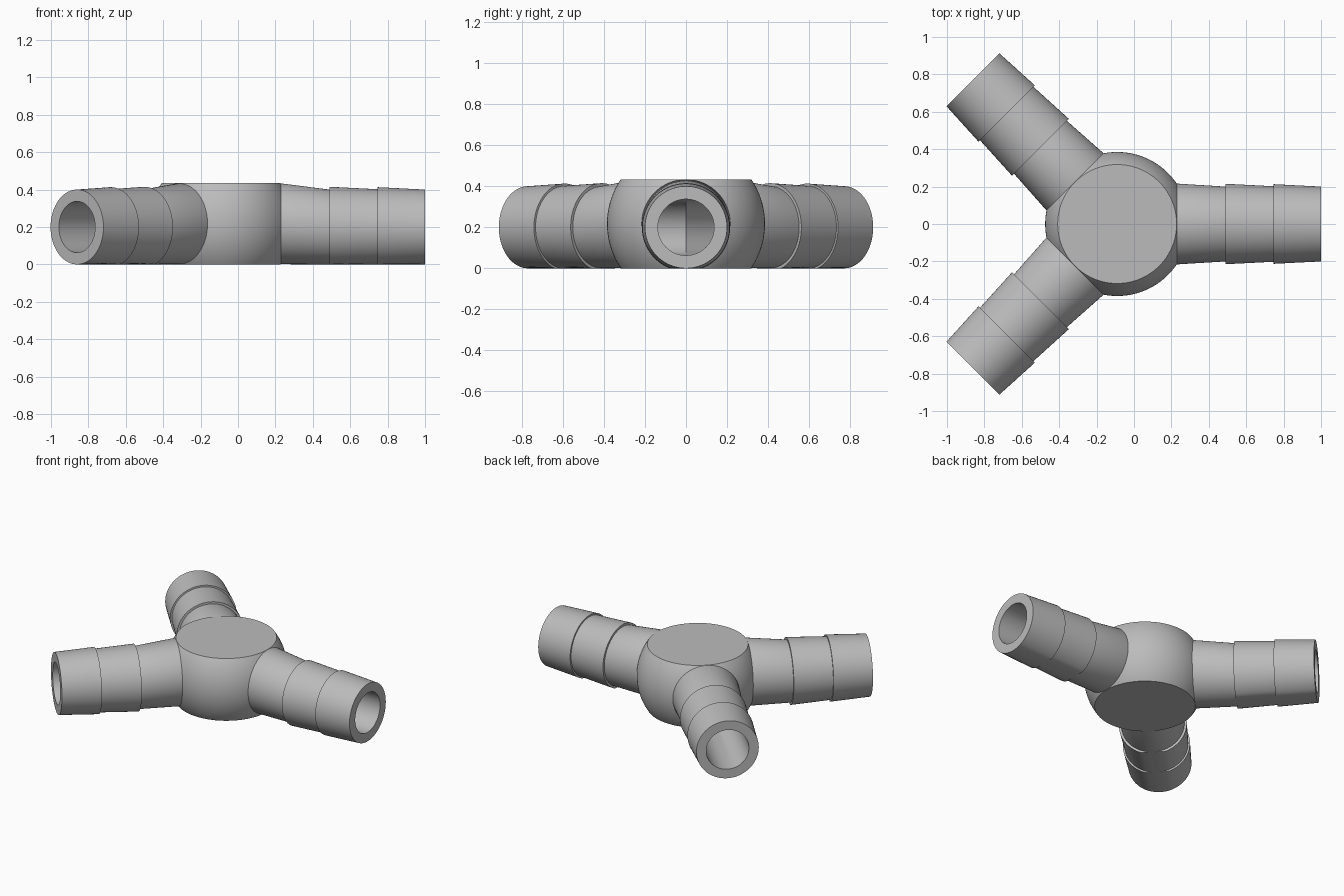
import bpy
import bmesh
import math
from mathutils import Matrix, Vector

SIDES = 96
HUB_X = -0.09          # hub centre
HUB_Z = 0.217
HUB_R = 0.385
AXIS_Z = 0.2           # height of the arm axis
ARM_ANGLES = {"left": 0, "back_right": 135, "front_right": -135}

cube = bpy.data.objects.get("Cube")
if cube:
    bpy.data.objects.remove(cube, do_unlink=True)

grey = bpy.data.materials.new("grey_plastic")
grey.use_nodes = True
colour = (0.5, 0.5, 0.5, 1)
grey.diffuse_color = colour
grey.node_tree.nodes["Principled BSDF"].inputs["Base Color"].default_value = colour


def loft(name, rings, place):
    """Closed solid through circles (position on local z, radius, sideways shift on local x)."""
    bm = bmesh.new()
    loops = []
    for pos, radius, shift in rings:
        loop = []
        for i in range(SIDES):
            a = 2 * math.pi * i / SIDES
            co = place @ Vector((shift + radius * math.cos(a), radius * math.sin(a), pos))
            co.z = max(co.z, 0)      # flat underside
            loop.append(bm.verts.new(co))
        loops.append(loop)
    for low, high in zip(loops, loops[1:]):
        for i in range(SIDES):
            j = (i + 1) % SIDES
            bm.faces.new((low[i], low[j], high[j], high[i]))
    bm.faces.new(loops[0][::-1])
    bm.faces.new(loops[-1])
    bmesh.ops.recalc_face_normals(bm, faces=bm.faces)
    mesh = bpy.data.meshes.new(name)
    bm.to_mesh(mesh)
    bm.free()
    mesh.materials.append(grey)
    obj = bpy.data.objects.new(name, mesh)
    bpy.context.collection.objects.link(obj)
    return obj


def combine(target, tool, operation):
    """Apply a boolean and discard the tool."""
    mod = target.modifiers.new(operation.lower(), "BOOLEAN")
    mod.operation = operation
    mod.solver = "EXACT"
    mod.object = tool
    bpy.context.view_layer.objects.active = target
    bpy.ops.object.modifier_apply(modifier=mod.name)
    bpy.data.objects.remove(tool, do_unlink=True)


def arm_frame(degrees):
    """Local z runs outward along the arm, local x points up."""
    axes = Matrix(((0, 0, 1), (0, -1, 0), (1, 0, 0))).to_4x4()
    return (Matrix.Translation((HUB_X, 0, AXIS_Z))
            @ Matrix.Rotation(math.radians(degrees), 4, "Z") @ axes)


# Hub: a ball cut flat at top and bottom
cut = math.asin(HUB_Z / HUB_R)
hub_rings = []
for k in range(33):
    t = -cut + 2 * cut * k / 32
    hub_rings.append((HUB_R * math.sin(t), HUB_R * math.cos(t), 0))
connector = loft("three_way_hose_connector", hub_rings,
                 Matrix.Translation((HUB_X, 0, HUB_Z)))

# Arms: a root cone followed by two barbs
rise = HUB_Z - AXIS_Z
arm_rings = [(0.2, 0.19, rise), (0.32, 0.216, rise), (0.58, 0.2, 0),
             (0.58, 0.215, 0), (0.835, 0.202, 0),
             (0.835, 0.213, 0), (1.09, 0.2, 0)]
for side, angle in ARM_ANGLES.items():
    combine(connector, loft(side + "_arm", arm_rings, arm_frame(angle)), "UNION")

# Bores meeting in the middle of the hub
for side, angle in ARM_ANGLES.items():
    bore = loft(side + "_bore", [(0, 0.137, 0), (1.2, 0.137, 0)], arm_frame(angle))
    bore.hide_render = True
    combine(connector, bore, "DIFFERENCE")

bpy.ops.object.select_all(action="DESELECT")
connector.select_set(True)
bpy.context.view_layer.objects.active = connector
bpy.ops.object.shade_smooth_by_angle(angle=math.radians(25))
